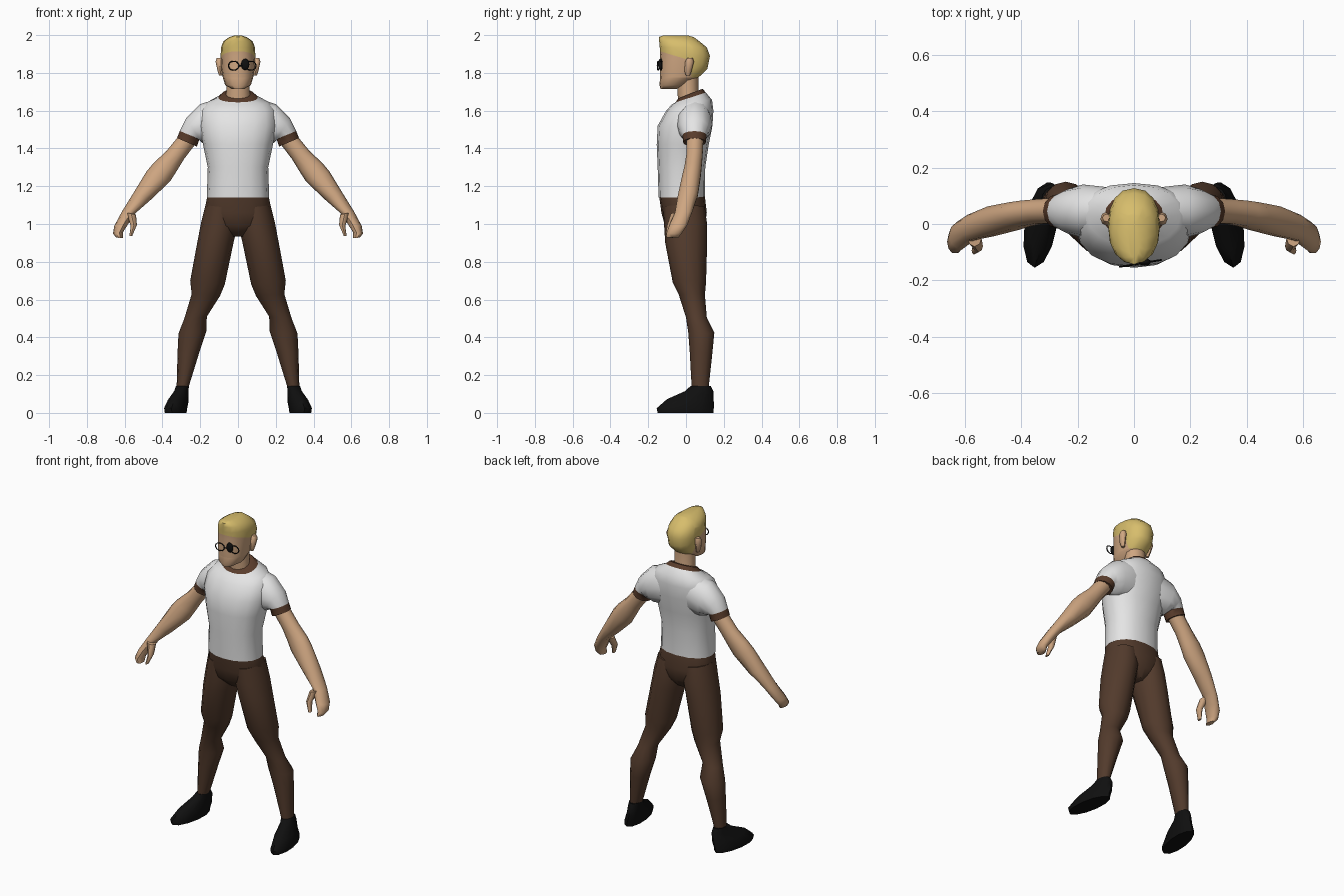
import bpy, bmesh, math
from mathutils import Vector

if "Cube" in bpy.data.objects:
    bpy.data.objects.remove(bpy.data.objects["Cube"])


def material(name, color):
    m = bpy.data.materials.new(name)
    m.diffuse_color = (*color, 1)
    m.use_nodes = True
    m.node_tree.nodes["Principled BSDF"].inputs["Base Color"].default_value = m.diffuse_color
    return m


SKIN = material("skin", (0.62, 0.38, 0.22))
HAIR = material("blond_hair", (0.68, 0.51, 0.15))
SHIRT = material("white_cloth", (0.78, 0.78, 0.78))
PANTS = material("brown_cloth", (0.085, 0.043, 0.025))
TRIM = material("brown_trim", (0.10, 0.045, 0.024))
BLACK = material("black", (0.005, 0.005, 0.005))


def smooth(ob, angle=50):
    bpy.ops.object.select_all(action='DESELECT')
    ob.select_set(True)
    bpy.context.view_layer.objects.active = ob
    bpy.ops.object.shade_smooth_by_angle(angle=math.radians(angle))


def loft(name, rings, mats, n=12, segments=None, mirror=False, power=1.0, edit=None):
    """Skin rings (x1, z1, x2, z2, y_front, y_back, rise to back, skew in x)."""
    bm = bmesh.new()
    loops = []
    for ring in rings:
        x1, z1, x2, z2, y1, y2, rise, skew = (tuple(ring) + (0, 0))[:8]
        loop = []
        for i in range(n):
            a = 2 * math.pi * i / n
            c = math.copysign(abs(math.cos(a)) ** power, math.cos(a))
            s = math.copysign(abs(math.sin(a)) ** power, math.sin(a))
            loop.append(bm.verts.new(((x1 + x2) / 2 + c * (x1 - x2) / 2 + s * skew,
                                      (y1 + y2) / 2 + s * (y2 - y1) / 2,
                                      (z1 + z2) / 2 + c * (z1 - z2) / 2 + s * rise)))
        loops.append(loop)
    segments = segments or [0] * (len(rings) - 1)
    for k, (a, b) in enumerate(zip(loops, loops[1:])):
        for i in range(n):
            j = (i + 1) % n
            bm.faces.new((a[i], a[j], b[j], b[i])).material_index = segments[k]
    bm.faces.new(loops[0]).material_index = segments[0]
    bm.faces.new(loops[-1]).material_index = segments[-1]
    bmesh.ops.recalc_face_normals(bm, faces=bm.faces[:])
    if edit:
        edit(bm)
    me = bpy.data.meshes.new(name)
    bm.to_mesh(me)
    bm.free()
    for m in mats:
        me.materials.append(m)
    ob = bpy.data.objects.new(name, me)
    bpy.context.collection.objects.link(ob)
    smooth(ob)
    if mirror:
        ob.modifiers.new("mirror", 'MIRROR')
    return ob


def level(z, w, y1, y2, rise=0):
    return (w, z, -w, z, y1, y2, rise)


# Shirt body with a trimmed collar
loft("shirt", [
    level(1.14, .165, -.145, .10), level(1.30, .16, -.15, .102),
    level(1.42, .185, -.155, .12), level(1.52, .205, -.15, .14),
    level(1.60, .20, -.105, .145), level(1.645, .165, -.075, .138, .012),
    level(1.67, .105, -.055, .105, .026), level(1.69, .082, -.042, .088, .026),
], [SHIRT, TRIM], n=16, segments=[0] * 6 + [1], power=.9)

# Sleeves with cuffs
loft("sleeve", [
    (.08, 1.67, .10, 1.42, -.03, .13), (.20, 1.635, .16, 1.42, -.05, .14),
    (.275, 1.56, .19, 1.43, -.035, .125), (.308, 1.492, .204, 1.45, -.018, .108),
    (.323, 1.455, .218, 1.41, -.016, .106),
], [SHIRT, TRIM], segments=[0, 0, 0, 1], mirror=True)

# Arms and hands
loft("arm", [
    (.31, 1.47, .22, 1.43, 0, .095), (.38, 1.385, .285, 1.345, 0, .09),
    (.445, 1.325, .325, 1.28, -.01, .085), (.483, 1.28, .36, 1.225, -.022, .08),
    (.55, 1.17, .46, 1.13, -.045, .065), (.615, 1.065, .54, 1.06, -.06, .035),
    (.655, .99, .575, 1.01, -.088, .01), (.662, .95, .61, .955, -.105, -.02),
    (.645, .928, .61, .925, -.105, -.04),
], [SKIN], n=10, mirror=True)
loft("thumb", [
    (.59, 1.06, .54, 1.05, -.08, -.02), (.568, .99, .535, .995, -.1, -.058),
    (.575, .937, .56, .937, -.108, -.08),
], [SKIN], n=8, mirror=True)

# Trousers
loft("hips", [
    level(1.145, .163, -.142, .10), level(1.06, .18, -.13, .11),
    level(.99, .15, -.112, .10), level(.935, .04, -.06, .06),
], [PANTS], n=16, power=.9)
loft("trouser_leg", [
    (.172, 1.10, .01, 1.08, -.12, .10), (.195, 1.01, .005, .98, -.116, .112),
    (.216, .90, .024, .90, -.11, .112), (.253, .70, .07, .68, -.07, .106),
    (.245, .63, .095, .62, -.038, .10), (.284, .50, .165, .51, 0, .11),
    (.315, .42, .168, .43, .012, .15), (.32, .32, .205, .32, .02, .14),
    (.325, .135, .262, .135, .03, .12),
], [PANTS], mirror=True)

# Shoes, toes turned slightly out
loft("shoe", [
    (.385, 0, .275, 0, -.15, .145, 0, -.02), (.388, .025, .272, .025, -.155, .147, 0, -.022),
    (.368, .065, .265, .065, -.10, .147, -.008, -.02),
    (.338, .115, .262, .115, -.005, .145, 0, -.01),
    (.328, .143, .26, .143, .025, .13),
], [BLACK], mirror=True)


# Head: cut along the hairline, then colour the faces above and behind it
def hairline(bm):
    for co, no in (((0, 0, 1.873), (0, .3, 1)), ((0, .03, 0), (0, 1, 0)),
                   ((0, 0, 1.775), (0, 0, 1))):
        bmesh.ops.bisect_plane(bm, geom=bm.verts[:] + bm.edges[:] + bm.faces[:],
                               plane_co=co, plane_no=no)
    for f in bm.faces:
        c = f.calc_center_median()
        f.material_index = int(c.z > 1.873 - .3 * c.y or (c.y > .03 and c.z > 1.775))


loft("neck", [level(1.62, .07, -.04, .08), level(1.70, .062, -.045, .065),
              level(1.80, .062, -.05, .065)], [SKIN])
loft("head", [
    level(1.715, .032, -.135, -.05), level(1.735, .068, -.14, .005),
    level(1.775, .08, -.138, .065), level(1.82, .088, -.139, .113),
    level(1.89, .092, -.137, .127), level(1.935, .09, -.139, .11),
    level(1.968, .077, -.142, .07), level(1.99, .045, -.143, .04),
    level(1.998, .02, -.12, .01),
], [SKIN, HAIR], n=16, power=.88, edit=hairline)
loft("ear", [
    (.10, 1.785, .08, 1.785, .0, .02), (.108, 1.81, .08, 1.81, -.008, .03),
    (.119, 1.86, .08, 1.86, -.005, .042), (.112, 1.88, .08, 1.88, .008, .035),
], [SKIN], n=8, mirror=True)

# Crooked wire glasses and one dark lens
for side, x, y in (("left", -.023, -.147), ("right", .068, -.132)):
    bpy.ops.mesh.primitive_torus_add(major_segments=14, minor_segments=5, major_radius=.028,
                                     minor_radius=.0035, location=(x, y, 1.838),
                                     rotation=(math.pi / 2, 0, .16))
    ring = bpy.context.object
    ring.name = "glasses_rim_" + side
    ring.scale = (1, .85, 1)
    ring.data.materials.append(BLACK)
    smooth(ring)

a, b = Vector((.004, -.144, 1.838)), Vector((.042, -.137, 1.838))
bpy.ops.mesh.primitive_cylinder_add(vertices=6, radius=.003, depth=(b - a).length,
                                    location=(a + b) / 2)
bridge = bpy.context.object
bridge.name = "glasses_bridge"
bridge.rotation_mode = 'QUATERNION'
bridge.rotation_quaternion = (b - a).to_track_quat('Z', 'Y')
bridge.data.materials.append(BLACK)

bpy.ops.mesh.primitive_uv_sphere_add(segments=12, ring_count=8, radius=1,
                                     location=(.038, -.135, 1.845))
lens = bpy.context.object
lens.name = "dark_lens"
lens.scale = (.022, .013, .03)
lens.data.materials.append(BLACK)
smooth(lens)
